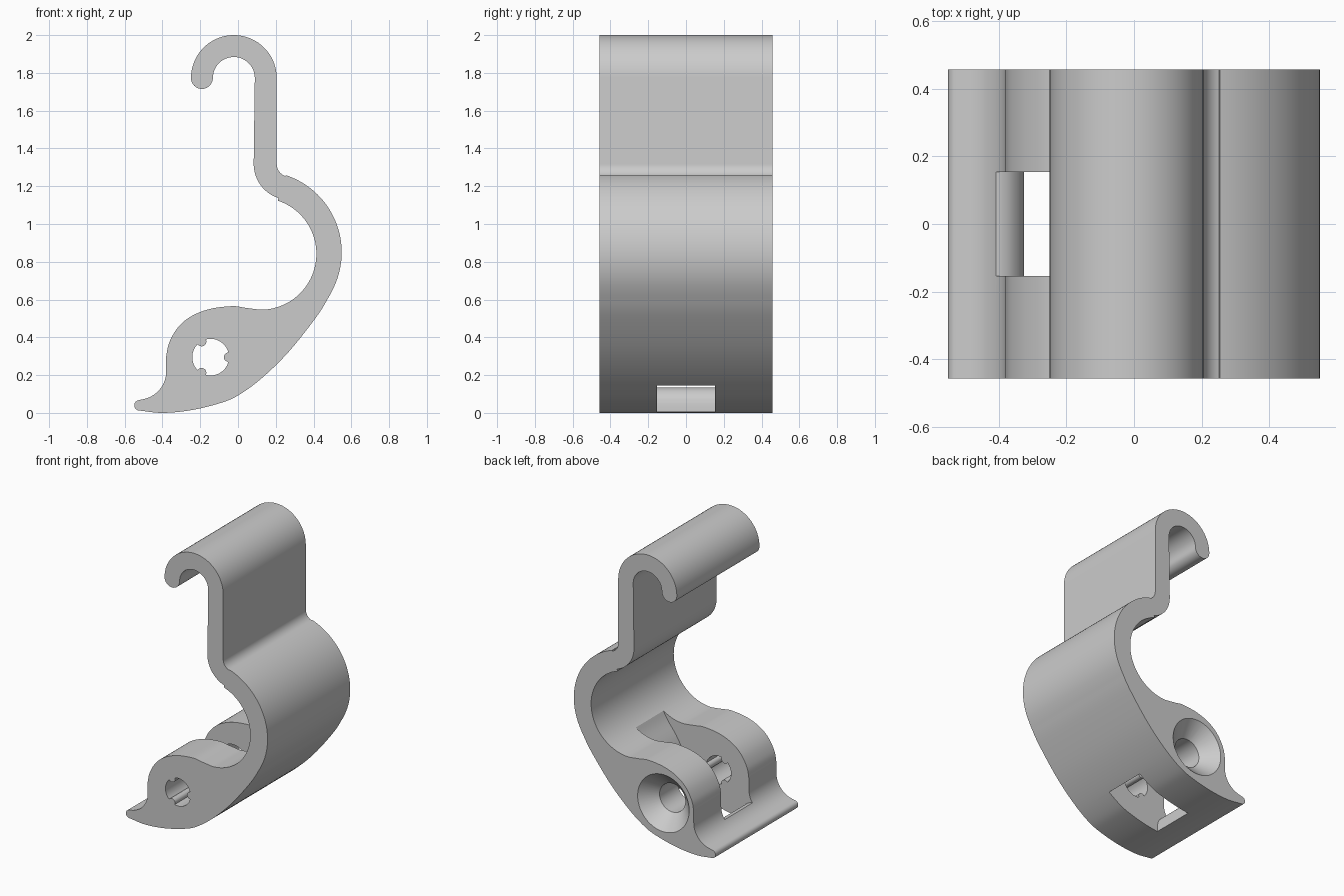
import bpy, bmesh, math
from mathutils import Vector

if "Cube" in bpy.data.objects:
    bpy.data.objects.remove(bpy.data.objects["Cube"])

HALF_W, SLOT = 0.457, 0.153
PIVOT = (-0.145, 0.295)

grey = bpy.data.materials.new("light grey")
grey.diffuse_color = (0.6, 0.6, 0.6, 1)
grey.use_nodes = True
grey.node_tree.nodes["Principled BSDF"].inputs["Base Color"].default_value = grey.diffuse_color


def arc(cx, cz, r, a0, a1, n=24):
    """Points on an arc, angles in degrees."""
    angles = [math.radians(a0 + (a1 - a0) * i / n) for i in range(n + 1)]
    return [(cx + r * math.cos(a), cz + r * math.sin(a)) for a in angles]


def spline(pts, n=6):
    """Smooth curve through the points."""
    p = [Vector(q) for q in pts]
    p = [2 * p[0] - p[1]] + p + [2 * p[-1] - p[-2]]
    out = []
    for i in range(1, len(p) - 2):
        a, b, c, d = p[i - 1:i + 3]
        for k in range(n):
            t = k / n
            out.append(tuple(0.5 * (2 * b + (c - a) * t + (2 * a - 5 * b + 4 * c - d) * t * t
                                    + (3 * b - a - 3 * c + d) * t ** 3)))
    return out + [tuple(p[-2])]


def loft(name, rings):
    """Closed solid through matching outlines, each given as (y, points)."""
    bm = bmesh.new()
    loops = [[bm.verts.new((x, y, z)) for x, z in pts] for y, pts in rings]
    n = len(loops[0])
    for a, b in zip(loops, loops[1:]):
        for i in range(n):
            j = (i + 1) % n
            bm.faces.new((a[i], a[j], b[j], b[i]))
    bm.faces.new(loops[0])
    bm.faces.new(loops[-1])
    bmesh.ops.recalc_face_normals(bm, faces=bm.faces)
    me = bpy.data.meshes.new(name)
    bm.to_mesh(me)
    bm.free()
    me.materials.append(grey)
    ob = bpy.data.objects.new(name, me)
    bpy.context.collection.objects.link(ob)
    return ob


def clean(pts):
    """Drop repeated neighbours."""
    return [p for i, p in enumerate(pts) if math.dist(p, pts[i - 1]) > 1e-4]


# Side profile: hook, stem, round belly, tapered nose and pivot ear
profile = clean(
    arc(-0.191, 1.773, 0.058, 360, 180, 16)
    + arc(-0.022, 1.773, 0.227, 180, 0, 36)
    + arc(0.273, 1.318, 0.068, 180, 251.8, 12)
    + arc(0.119, 0.85, 0.43, 71.8, -25, 40)
    + spline([(0.49, 0.63), (0.42, 0.515), (0.27, 0.325), (0.125, 0.183), (0, 0.092),
              (-0.1, 0.05), (-0.25, 0.014), (-0.4, 0.0), (-0.52, 0.012)])
    + arc(-0.521, 0.04, 0.028, 260, 110, 10)
    + arc(-0.53, 0.22, 0.15, -78, 0, 16)
    + spline([(-0.38, 0.3), (-0.365, 0.37), (-0.32, 0.45), (-0.25, 0.51), (-0.15, 0.55),
              (-0.03, 0.565), (0.04, 0.556), (0.119, 0.546)])
    + arc(0.119, 0.842, 0.296, 270, 431.8, 48)
    + arc(0.273, 1.318, 0.19, 251.8, 180, 16)
    + arc(-0.022, 1.773, 0.111, 0, 180, 24))
clip = loft("hook_clip", [(-HALF_W, profile), (HALF_W, profile)])

# Slot between the two ears, leaving a rounded bar at the nose
slot = (spline([(0.29, 0.61), (0.25, 0.54), (0.17, 0.43), (0.11, 0.3), (0.08, 0.15), (0.06, 0.0)])
        + [(0.05, -0.06), (-0.325, -0.06)]
        + spline([(-0.325, 0.05), (-0.335, 0.085), (-0.36, 0.115), (-0.39, 0.131), (-0.42, 0.135)])
        + [(-0.6, 0.25), (-0.6, 0.7), (0.28, 0.7)])
slot_cutter = loft("slot_cutter", [(-SLOT, slot), (SLOT, slot)])

# Front ear: round hole with three rounded ribs
keyed = []
for k in range(3):
    a = 120 * k
    m = math.radians(a)
    keyed += arc(*PIVOT, 0.097, a + 15, a + 105, 16)
    m = math.radians(a + 120)
    keyed += arc(PIVOT[0] + 0.095 * math.cos(m), PIVOT[1] + 0.095 * math.sin(m), 0.025,
                 a + 120 - 95, a + 120 - 265, 10)
keyed_cutter = loft("keyed_hole_cutter", [(-0.6, keyed), (0, keyed)])

# Back ear: countersunk round hole
sink = [(y, arc(*PIVOT, r, 0, 352.5, 47)) for y, r in
        ((0, 0.1), (HALF_W - 0.1, 0.1), (HALF_W, 0.2), (HALF_W + 0.05, 0.25))]
sink_cutter = loft("countersink_cutter", sink)

bpy.context.view_layer.objects.active = clip
clip.select_set(True)
for cutter in (slot_cutter, keyed_cutter, sink_cutter):
    mod = clip.modifiers.new(cutter.name, 'BOOLEAN')
    mod.operation, mod.solver, mod.object = 'DIFFERENCE', 'EXACT', cutter
    bpy.ops.object.modifier_apply(modifier=mod.name)
    bpy.data.objects.remove(cutter)
bpy.ops.object.shade_smooth_by_angle(angle=math.radians(30))
